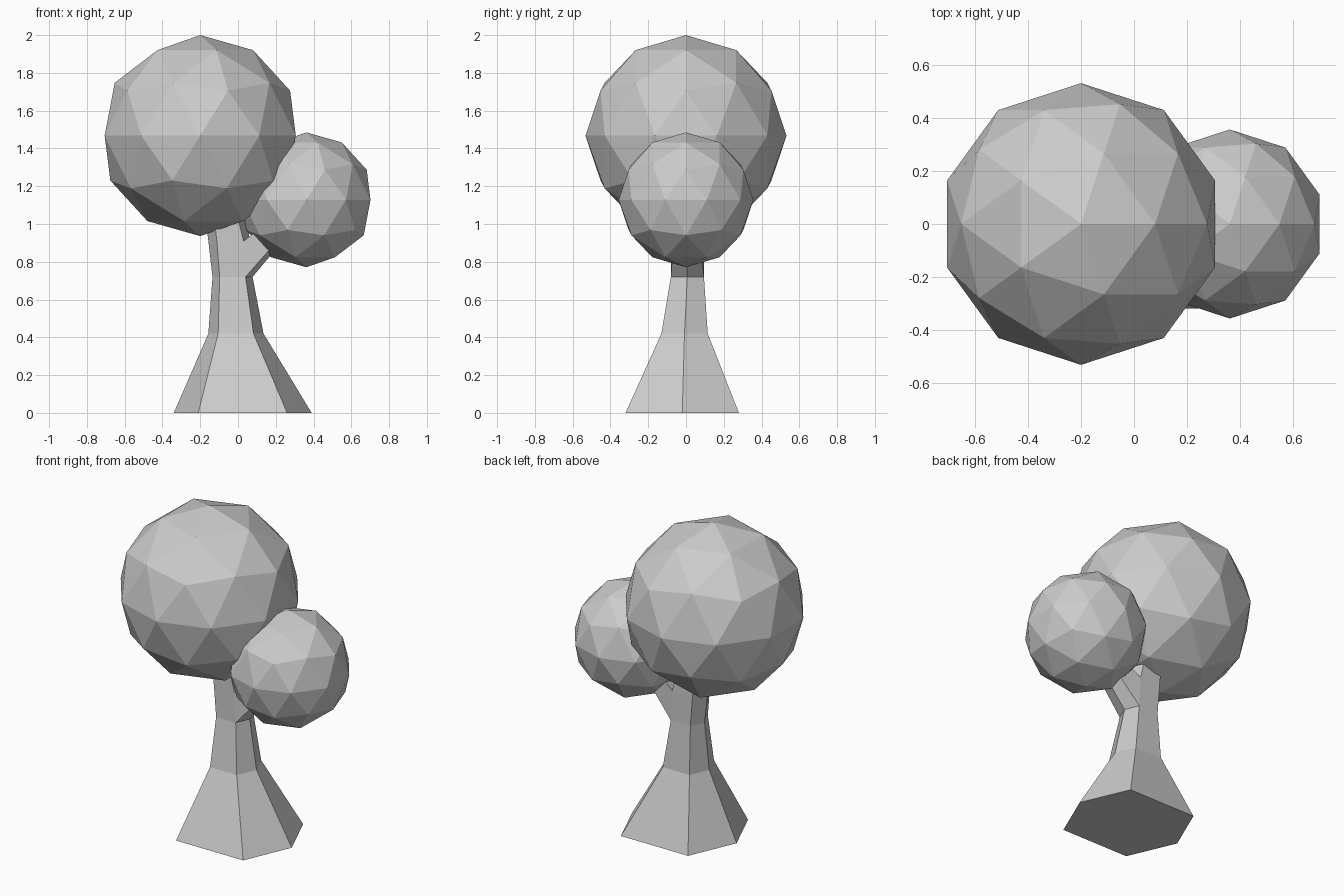
import bpy, bmesh

if "Cube" in bpy.data.objects:
    bpy.data.objects.remove(bpy.data.objects["Cube"])


def ring(bm, z, xl, xfl, xfr, xr, yf, ym, yb):
    """Six-sided trunk ring: left, front-left, front-right, right, back-right, back-left."""
    pts = [(xl, ym), (xfl, yf), (xfr, yf), (xr, ym), (xfr, yb), (xfl, yb)]
    return [bm.verts.new((x, y, z)) for x, y in pts]


def bridge(bm, a, b, skip=()):
    n = len(a)
    for i in range(n):
        if i not in skip:
            j = (i + 1) % n
            bm.faces.new((a[i], a[j], b[j], b[i]))


# Trunk: stacked hexagons, flared at the base and leaning left at the top
bm = bmesh.new()
rings = [ring(bm, *r) for r in (
    (0.00, -0.34, -0.21, 0.26, 0.39, -0.32, -0.02, 0.28),
    (0.42, -0.157, -0.105, 0.082, 0.135, -0.13, -0.008, 0.115),
    (0.72, -0.135, -0.097, 0.040, 0.077, -0.08, 0.007, 0.095),
    (0.91, -0.157, -0.112, 0.030, 0.065, -0.08, 0.007, 0.095),
    (1.15, -0.185, -0.140, -0.030, 0.015, -0.08, 0.005, 0.09),
)]
for i in range(4):
    # the two right-hand faces of the third section open into the branch
    bridge(bm, rings[i], rings[i + 1], skip=(2, 3) if i == 2 else ())
bm.faces.new(rings[0])
bm.faces.new(rings[-1])

# Branch: grows out of that opening into the small crown
lo, hi = rings[2], rings[3]
start = [lo[2], lo[3], lo[4], hi[4], hi[3], hi[2]]
end = [bm.verts.new(p) for p in (
    (0.22, -0.065, 0.925), (0.25, 0.005, 0.925), (0.22, 0.075, 0.925),
    (0.17, 0.075, 1.02), (0.20, 0.005, 1.02), (0.17, -0.065, 1.02))]
bridge(bm, start, end)
bm.faces.new(end)
bmesh.ops.recalc_face_normals(bm, faces=bm.faces)
mesh = bpy.data.meshes.new("trunk")
bm.to_mesh(mesh)
bm.free()
bpy.context.collection.objects.link(bpy.data.objects.new("trunk", mesh))

# Crowns: two faceted icospheres
for name, x, z, radius in (("large_crown", -0.20, 1.468, 0.532),
                           ("small_crown", 0.362, 1.128, 0.357)):
    bpy.ops.mesh.primitive_ico_sphere_add(subdivisions=2, radius=radius, location=(x, 0, z))
    bpy.context.object.name = name
